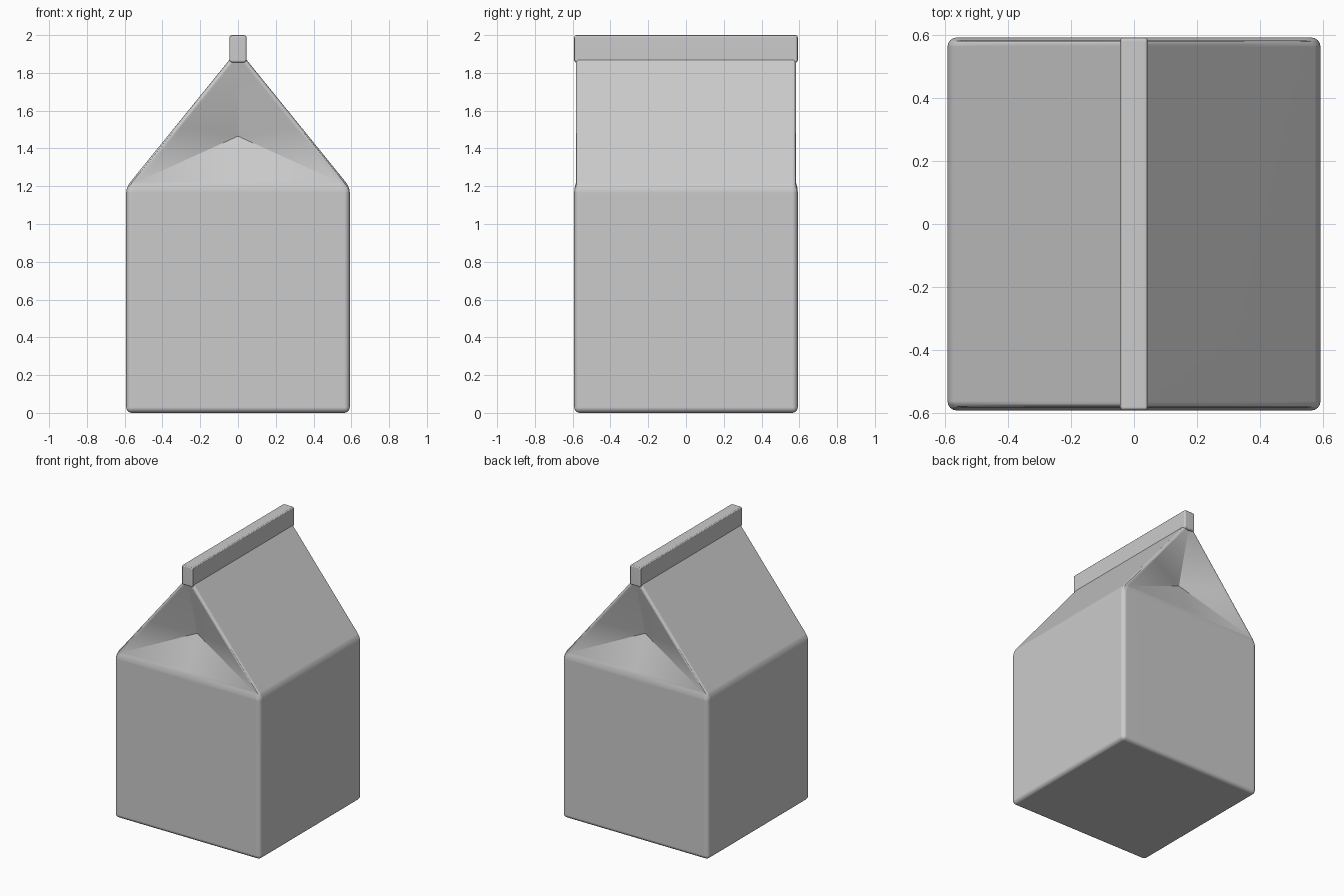
import bpy, bmesh, math

if "Cube" in bpy.data.objects:
    bpy.data.objects.remove(bpy.data.objects["Cube"])

W = 0.592        # half width and depth
ZT = 1.195       # shoulder height
ZR = 1.925       # hidden ridge under the top seam


def finish(bm, name, edges, width, segments):
    """Round the chosen edges, then make a smooth-shaded object."""
    bmesh.ops.recalc_face_normals(bm, faces=bm.faces)
    bmesh.ops.bevel(bm, geom=edges, offset=width, segments=segments,
                    profile=0.5, affect='EDGES', clamp_overlap=True)
    bmesh.ops.recalc_face_normals(bm, faces=bm.faces)
    me = bpy.data.meshes.new(name)
    bm.to_mesh(me)
    bm.free()
    ob = bpy.data.objects.new(name, me)
    bpy.context.collection.objects.link(ob)
    bpy.ops.object.select_all(action='DESELECT')
    ob.select_set(True)
    bpy.context.view_layer.objects.active = ob
    bpy.ops.object.shade_smooth_by_angle(angle=math.radians(24))
    wn = ob.modifiers.new("weighted_normals", 'WEIGHTED_NORMAL')
    wn.keep_sharp = True
    return ob


# Carton body with gable roof and tucked-in ends
bm = bmesh.new()
t = 0.545                                   # fold corner along the slope
mx, mz = W * t, ZR + (ZT - ZR) * t
ends = []
for s in (-1, 1):
    v = {k: bm.verts.new(co) for k, co in {
        'bl': (-W, s * W, 0), 'br': (W, s * W, 0),
        'tl': (-W, s * W, ZT), 'tr': (W, s * W, ZT),
        'tc': (0, s * W, ZT), 'ml': (-mx, s * W, mz), 'mr': (mx, s * W, mz),
        'ridge': (0, s * W, ZR), 'tuck': (0, s * 0.475, 1.465)}.items()}
    for f in ('bl br tr tc tl', 'tl tc tuck', 'tl tuck ml', 'tc tr tuck',
              'tr mr tuck', 'ml tuck ridge', 'mr ridge tuck'):
        bm.faces.new([v[k] for k in f.split()])
    ends.append(v)
a, b = ends
for chain in (('bl', 'br'), ('bl', 'tl'), ('br', 'tr')):
    p, q = chain
    bm.faces.new((a[p], a[q], b[q], b[p]))
for side in 'lr':
    names = ['t' + side, 'm' + side, 'ridge']
    bm.faces.new([a[n] for n in names] + [b[n] for n in reversed(names)])
tucks = {a['tuck'], b['tuck']}
edges = [e for e in bm.edges if not tucks & set(e.verts)
         and not all(vt in (a['ridge'], b['ridge']) for vt in e.verts)]
finish(bm, "carton_body", edges, 0.03, 4)

# Top seam
bm = bmesh.new()
bmesh.ops.create_cube(bm, size=1)
for vt in bm.verts:
    top = vt.co.z > 0
    vt.co = (vt.co.x * 0.09, vt.co.y * 2 * W, 2.0 if top else 1.855)
finish(bm, "top_seam", list(bm.edges), 0.013, 3)
